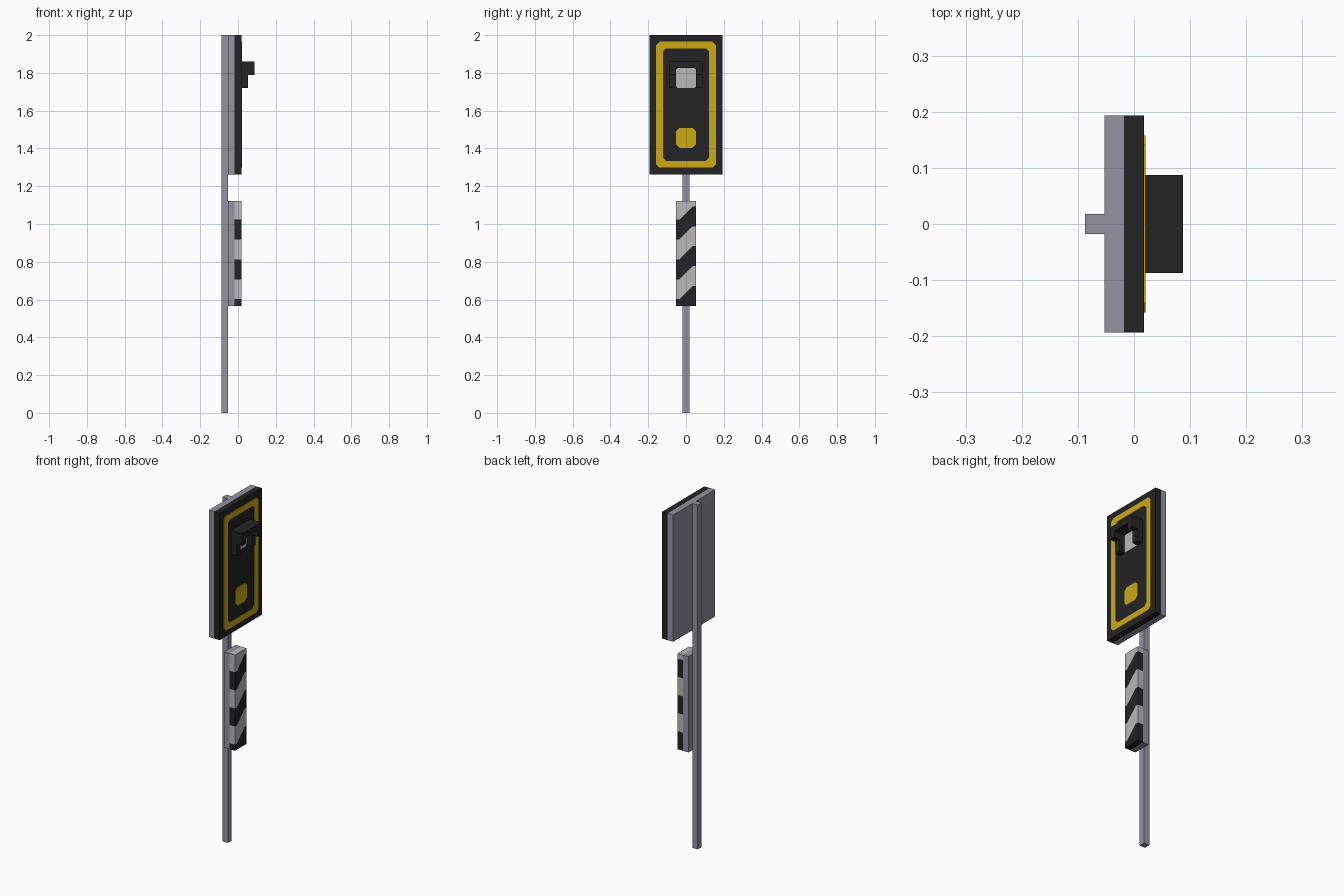
import bpy, bmesh

cube = bpy.data.objects.get("Cube")
if cube:
    bpy.data.objects.remove(cube, do_unlink=True)

U = 2 / 57            # building unit
BACK, MID, FACE = -1.5 * U, -0.5 * U, 0.5 * U   # x of the panel layers
THIN = 0.003          # thickness of painted plates


def lin(c):
    c /= 255
    return c / 12.92 if c <= 0.04045 else ((c + 0.055) / 1.055) ** 2.4


def material(name, r, g, b):
    m = bpy.data.materials.new(name)
    col = (lin(r), lin(g), lin(b), 1)
    m.use_nodes = True
    m.diffuse_color = col
    m.node_tree.nodes["Principled BSDF"].inputs["Base Color"].default_value = col
    return m


GREY = material("steel grey", 146, 147, 160)
BLACK = material("signal black", 35, 35, 35)
LIGHT = material("light grey", 184, 184, 184)
YELLOW = material("signal yellow", 204, 170, 17)


def finish(name, bm, *mats):
    bmesh.ops.recalc_face_normals(bm, faces=bm.faces)
    me = bpy.data.meshes.new(name)
    bm.to_mesh(me)
    bm.free()
    for m in mats:
        me.materials.append(m)
    ob = bpy.data.objects.new(name, me)
    bpy.context.collection.objects.link(ob)
    return ob


def prism(name, mat, pts, lo, hi, axis="x"):
    """Extrude a (y, z) outline along x, or an (x, z) outline along y."""
    bm = bmesh.new()

    def ring(t):
        return [bm.verts.new((t, a, b) if axis == "x" else (a, t, b)) for a, b in pts]
    r0, r1 = ring(lo), ring(hi)
    bm.faces.new(r0)
    bm.faces.new(r1)
    for i in range(len(pts)):
        j = (i + 1) % len(pts)
        bm.faces.new((r0[i], r0[j], r1[j], r1[i]))
    return finish(name, bm, mat)


def rect(w, z0, z1):
    return [(-w, z0), (w, z0), (w, z1), (-w, z1)]


def clipped(w, z0, z1, c=U / 2):
    """Rectangle with clipped corners."""
    return [(-w + c, z0), (w - c, z0), (w, z0 + c), (w, z1 - c),
            (w - c, z1), (-w + c, z1), (-w, z1 - c), (-w, z0 + c)]


# Pole and signal panel
prism("pole", GREY, rect(U / 2, 0, 2), -2.5 * U, BACK)
Z0 = 36 * U
prism("panel_back", GREY, rect(5.5 * U, Z0, 2), BACK, MID)
prism("panel_front", BLACK, rect(5.5 * U, Z0, 2), MID, FACE)

# Yellow border: inner and outer outline joined on the face and at the rims
bm = bmesh.new()
loops = []
for inset, x in ((1, FACE), (1, FACE + THIN), (2, FACE + THIN), (2, FACE)):
    pts = clipped((5.5 - inset) * U, Z0 + inset * U, 2 - inset * U)
    loops.append([bm.verts.new((x, y, z)) for y, z in pts])
for k in range(4):
    a, b = loops[k], loops[(k + 1) % 4]
    for i in range(8):
        j = (i + 1) % 8
        bm.faces.new((a[i], a[j], b[j], b[i]))
finish("panel_border", bm, YELLOW)

# Lamps
prism("lower_lamp", YELLOW, clipped(1.5 * U, 40 * U, 43 * U), FACE, FACE + THIN)
prism("upper_lamp", LIGHT, clipped(1.5 * U, 49 * U, 52 * U, U / 4), FACE, FACE + THIN)

# Lamp hood: top plate and stepped side walls
prism("hood_top", BLACK, rect(2.5 * U, 52 * U, 53 * U), FACE, 2.5 * U)
side = [(FACE, 49 * U), (1.5 * U, 49 * U), (1.5 * U, 51 * U),
        (2.5 * U, 51 * U), (2.5 * U, 52 * U), (FACE, 52 * U)]
for name, y in (("hood_right_side", -2.5 * U), ("hood_left_side", 1.5 * U)):
    prism(name, BLACK, side, y, y + U, "y")

# Striped marker board: grey back and a front cut into slanted bands
LOW, HIGH, W = 0.567, 1.123, 1.5 * U
prism("marker_back", GREY, rect(W, LOW, HIGH), BACK, MID)
bm = bmesh.new()
cols = [(-W, 0), (-W + U / 2, 0), (W - U / 2, 2 * U), (W, 2 * U)]
levels = [LOW] + [0.602 + 3 * U * i for i in range(5)] + [HIGH]
front, back = [], []
for n, z in enumerate(levels):
    slant = 0 if n in (0, len(levels) - 1) else 1
    front.append([bm.verts.new((FACE, y, z + slant * d)) for y, d in cols])
    back.append([bm.verts.new((MID, y, z + slant * d)) for y, d in cols])


def quad(a, b, c, d, mat):
    bm.faces.new((a, b, c, d)).material_index = mat


for n in range(len(levels) - 1):
    m = n % 2
    for g in (front, back):
        for i in range(3):
            quad(g[n][i], g[n][i + 1], g[n + 1][i + 1], g[n + 1][i], m)
    for i in (0, 3):
        quad(front[n][i], front[n + 1][i], back[n + 1][i], back[n][i], m)
for n, m in ((0, 0), (-1, 1)):
    for i in range(3):
        quad(front[n][i], front[n][i + 1], back[n][i + 1], back[n][i], m)
finish("marker_stripes", bm, BLACK, LIGHT)
